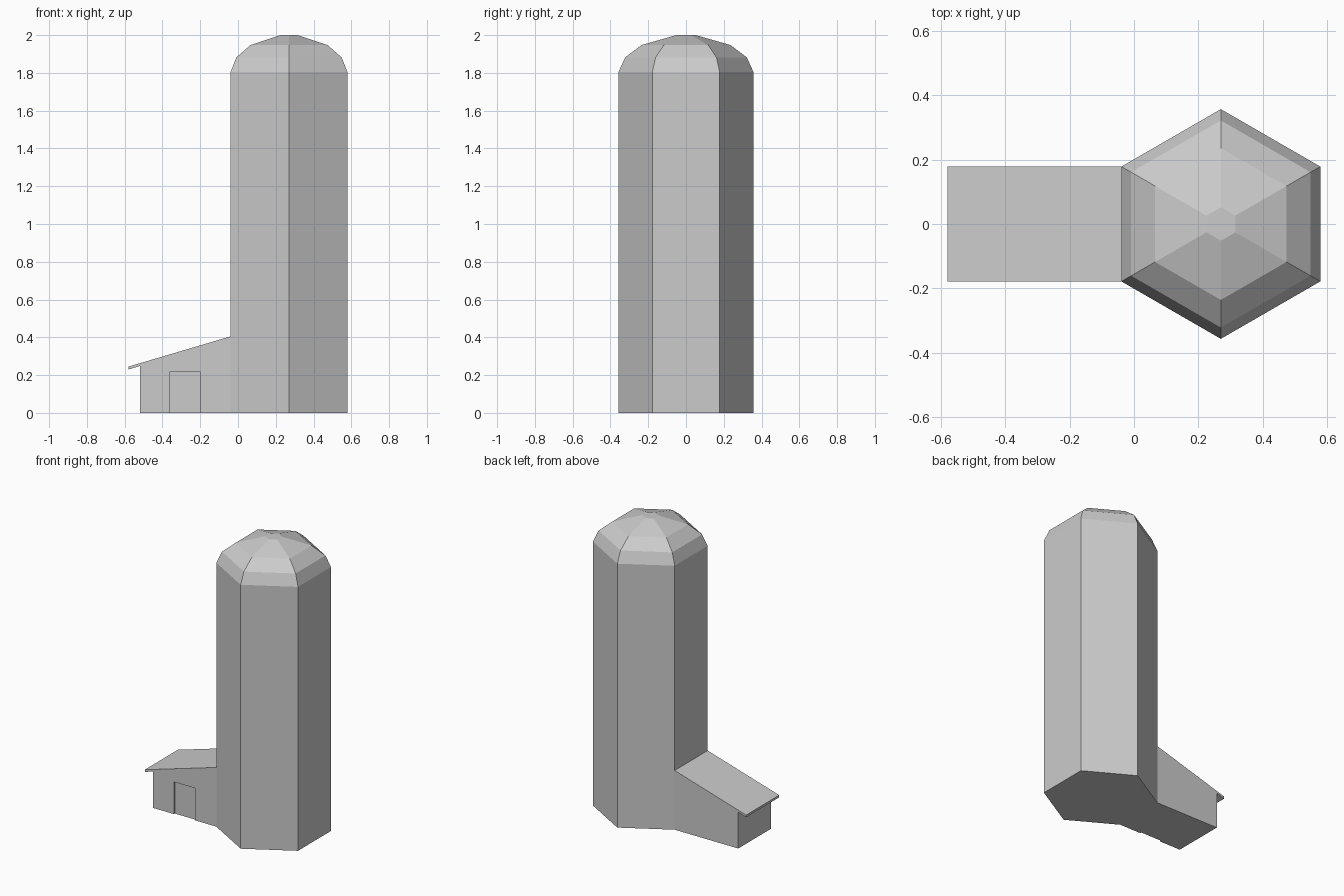
import bpy, bmesh, math
from mathutils import Vector

if "Cube" in bpy.data.objects:
    bpy.data.objects.remove(bpy.data.objects["Cube"])

TOWER_X, R = 0.27, 0.357
WALL_X = TOWER_X - R * math.cos(math.pi / 6)   # flat tower side the shed leans on
HALF_W = R / 2                                  # shed is as wide as that side


def finish(name, bm):
    bmesh.ops.recalc_face_normals(bm, faces=bm.faces)
    mesh = bpy.data.meshes.new(name)
    bm.to_mesh(mesh)
    bm.free()
    obj = bpy.data.objects.new(name, mesh)
    bpy.context.collection.objects.link(obj)
    return obj


def extrude_profile(name, points, y0, y1):
    """Closed x-z profile extruded along y."""
    bm = bmesh.new()
    face = bm.faces.new([bm.verts.new((x, y0, z)) for x, z in points])
    ext = bmesh.ops.extrude_face_region(bm, geom=[face])
    verts = [g for g in ext["geom"] if isinstance(g, bmesh.types.BMVert)]
    bmesh.ops.translate(bm, vec=Vector((0, y1 - y0, 0)), verts=verts)
    return finish(name, bm)


# Hexagonal tower with a stepped dome: stacked (radius, height) rings
bm = bmesh.new()
rings = []
for r, z in [(R, 0), (R, 1.805), (0.322, 1.882), (0.236, 1.947), (0.052, 2.0)]:
    angles = [math.radians(30 + 60 * i) for i in range(6)]
    rings.append([bm.verts.new((TOWER_X + r * math.cos(a), r * math.sin(a), z))
                  for a in angles])
for low, high in zip(rings, rings[1:]):
    for i in range(6):
        j = (i + 1) % 6
        bm.faces.new((low[i], low[j], high[j], high[i]))
bm.faces.new(rings[0])
bm.faces.new(rings[-1])
finish("silo_tower", bm)

# Lean-to shed, with its sloping roof and thin eave at the outer end
shed = extrude_profile("shed", [(-0.52, 0), (WALL_X, 0), (WALL_X, 0.405),
                                (-0.58, 0.245), (-0.58, 0.23), (-0.52, 0.248)],
                       -HALF_W, HALF_W)

# Shallow door recess in the front wall
cutter = extrude_profile("door_cutter", [(-0.36, -0.1), (-0.2, -0.1),
                                         (-0.2, 0.22), (-0.36, 0.22)],
                         -HALF_W - 0.1, -HALF_W + 0.01)
cutter.hide_render = True
cutter.hide_set(True)
cut = shed.modifiers.new("door_recess", "BOOLEAN")
cut.operation = "DIFFERENCE"
cut.solver = "EXACT"
cut.object = cutter
